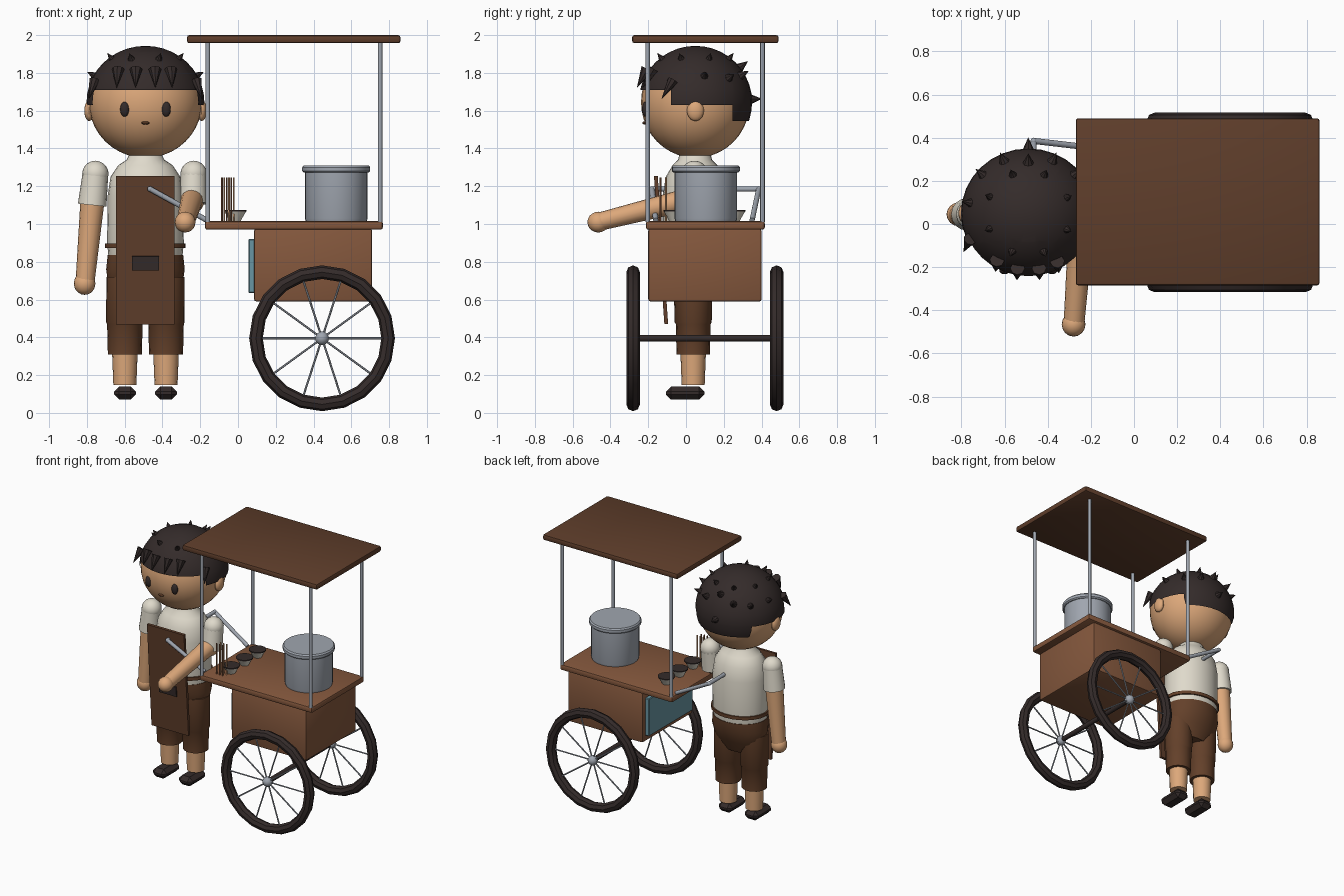
import bpy, bmesh, math
from mathutils import Vector, Matrix

if "Cube" in bpy.data.objects:
    bpy.data.objects.remove(bpy.data.objects["Cube"])


def mat(name, rgb):
    m = bpy.data.materials.new(name)
    m.diffuse_color = (*rgb, 1)
    m.use_nodes = True
    m.node_tree.nodes["Principled BSDF"].inputs["Base Color"].default_value = m.diffuse_color
    return m


DARK_WOOD = mat("dark wood", (0.115, 0.048, 0.024))
WOOD = mat("warm wood", (0.235, 0.098, 0.047))
SKIN = mat("skin", (0.72, 0.39, 0.195))
CLOTH = mat("cream cloth", (0.74, 0.70, 0.60))
BLACK = mat("soft black", (0.034, 0.024, 0.023))
METAL = mat("grey metal", (0.35, 0.38, 0.43))
BLUE = mat("dusty blue", (0.14, 0.305, 0.37))
BROWN = mat("shorts brown", (0.127, 0.052, 0.023))


def finish(name, bm, m):
    bmesh.ops.recalc_face_normals(bm, faces=bm.faces[:])
    me = bpy.data.meshes.new(name)
    bm.to_mesh(me)
    bm.free()
    me.materials.append(m)
    ob = bpy.data.objects.new(name, me)
    bpy.context.collection.objects.link(ob)
    return ob


def box(name, lo, hi, m, bevel=0.0, seg=2):
    lo, hi = Vector(lo), Vector(hi)
    bm = bmesh.new()
    bmesh.ops.create_cube(bm, size=1, matrix=Matrix.Translation((lo + hi) / 2) @ Matrix.Diagonal((*(hi - lo), 1)))
    if bevel:
        bmesh.ops.bevel(bm, geom=bm.edges[:], offset=bevel, segments=seg, profile=0.5, affect='EDGES')
    return finish(name, bm, m)


def rod(name, a, b, r1, m, r2=None, seg=12):
    a, b = Vector(a), Vector(b)
    d = b - a
    bm = bmesh.new()
    bmesh.ops.create_cone(bm, cap_ends=True, segments=seg, radius1=r1, radius2=r1 if r2 is None else r2,
                          depth=d.length, matrix=Matrix.Translation((a + b) / 2) @ d.to_track_quat('Z', 'Y').to_matrix().to_4x4())
    return finish(name, bm, m)


def ball(name, c, r, m, u=16, v=10):
    bm = bmesh.new()
    bmesh.ops.create_uvsphere(bm, u_segments=u, v_segments=v, radius=1,
                              matrix=Matrix.Translation(c) @ Matrix.Diagonal((*r, 1)))
    return finish(name, bm, m)


def lathe(name, c, rings, m, seg=24):
    """Stack of (z, rx, ry) ellipses, capped at both ends."""
    bm = bmesh.new()
    loops = [[bm.verts.new((c[0] + rx * math.cos(2 * math.pi * i / seg),
                            c[1] + ry * math.sin(2 * math.pi * i / seg), z)) for i in range(seg)]
             for z, rx, ry in rings]
    for p, q in zip(loops, loops[1:]):
        for i in range(seg):
            j = (i + 1) % seg
            bm.faces.new((p[i], p[j], q[j], q[i]))
    bm.faces.new(loops[0])
    bm.faces.new(loops[-1])
    return finish(name, bm, m)


def tyre(name, c, R, r, m, big=20, small=8):
    bm = bmesh.new()
    g = []
    for i in range(big):
        a = 2 * math.pi * i / big
        ring = []
        for j in range(small):
            b = 2 * math.pi * j / small
            k = R + r * math.cos(b)
            ring.append(bm.verts.new((c[0] + k * math.cos(a), c[1] + r * math.sin(b), c[2] + k * math.sin(a))))
        g.append(ring)
    for i in range(big):
        for j in range(small):
            p, q, k = g[i], g[(i + 1) % big], (j + 1) % small
            bm.faces.new((p[j], q[j], q[k], p[k]))
    return finish(name, bm, m)


# Cart: roof, posts, counter, cabinet
box("roof", (-0.27, -0.285, 1.957), (0.86, 0.49, 2.0), DARK_WOOD, 0.012)
for x in (-0.16, 0.752):
    for y in (-0.203, 0.405):
        rod("roof_post", (x, y, 1.01), (x, y, 1.965), 0.012, METAL)
box("counter", (-0.175, -0.212, 0.97), (0.767, 0.417, 1.015), WOOD, 0.012)
box("cabinet", (0.085, -0.2, 0.59), (0.71, 0.4, 0.975), WOOD, 0.012)
box("side_panel", (0.055, -0.16, 0.635), (0.09, 0.365, 0.92), BLUE, 0.005, 1)

# Wheels and axle
for y in (-0.28, 0.48):
    c = Vector((0.445, y, 0.395))
    tyre("tyre", c, 0.35, 0.036, BLACK)
    ball("hub", c, (0.036,) * 3, METAL, 12, 8)
    for i in range(10):
        a = math.radians(36 * i)
        rod("spoke", c, c + Vector((math.cos(a), 0, math.sin(a))) * 0.33, 0.0055, METAL, seg=6)
rod("axle", (0.445, -0.28, 0.395), (0.445, 0.48, 0.395), 0.018, BLACK)

# Push handle
for y0, y1 in ((-0.16, -0.18), (0.35, 0.385)):
    rod("handle_arm", (-0.165, y0, 1.02), (-0.465, y1, 1.185), 0.014, METAL)
    ball("handle_joint", (-0.465, y1, 1.185), (0.015,) * 3, METAL, 12, 8)
rod("handle_bar", (-0.465, -0.18, 1.185), (-0.465, 0.385, 1.185), 0.014, METAL)

# Cooking pot with lid
lathe("pot", (0.52, 0.105), [(1.01, 0.16, 0.16), (1.03, 0.166, 0.166), (1.285, 0.166, 0.166)], METAL, 32)
lathe("pot_lid", (0.52, 0.105), [(1.272, 0.172, 0.172), (1.28, 0.18, 0.18), (1.3, 0.18, 0.18), (1.31, 0.172, 0.172)], METAL, 32)

# Bowls and chopsticks
for y in (-0.06, 0.1, 0.255):
    lathe("bowl", (-0.015, y), [(1.013, 0.028, 0.028), (1.045, 0.045, 0.045), (1.07, 0.06, 0.06)], CLOTH, 16)
    lathe("bowl_filling", (-0.015, y), [(1.066, 0.06, 0.06), (1.073, 0.06, 0.06)], BLACK, 16)
for i in range(6):
    x, y = -0.085 + 0.0125 * i, -0.135 + 0.03 * (i % 2)
    rod("chopstick", (x, y, 1.01), (x, y, 1.245), 0.005, SKIN if i % 2 else WOOD, seg=6)

# Head, ears and face
HX, HY, HZ = -0.49, 0.05, 1.645
ball("head", (HX, HY, HZ), (0.3, 0.288, 0.295), SKIN, 32, 20)
for s in (-1, 1):
    ball("ear", (HX + 0.298 * s, HY, 1.6), (0.026, 0.045, 0.055), SKIN)
    ball("eye", (HX + 0.11 * s, -0.215, 1.608), (0.024, 0.018, 0.04), BLACK)
ball("mouth", (HX, -0.219, 1.535), (0.022, 0.012, 0.009), BROWN, 12, 6)

# Hair cap: lower edge steps down from brow to nape
bm = bmesh.new()
bmesh.ops.create_uvsphere(bm, u_segments=32, v_segments=20, radius=1,
                          matrix=Matrix.Translation((HX, HY, HZ)) @ Matrix.Diagonal((0.312, 0.3, 0.295 + 0.003, 1)))
for co, no in (((0, 0, 1.71), (0, 0, 1)), ((0, 0, 1.63), (0, 0, 1)), ((0, 0, 1.545), (0, 0, 1)),
               ((0, -0.08, 0), (0, 1, 0)), ((0, 0.245, 0), (0, 1, 0))):
    bmesh.ops.bisect_plane(bm, geom=bm.verts[:] + bm.edges[:] + bm.faces[:], plane_co=co, plane_no=no)


def hairline(y):
    return 1.71 if y < -0.08 else 1.63 if y < 0.245 else 1.545


cut = [f for f in bm.faces if f.calc_center_median().z < hairline(f.calc_center_median().y)]
bmesh.ops.delete(bm, geom=cut, context='FACES')
finish("hair_cap", bm, BLACK)


# Hair spikes: crown ring, back tufts and fringe
def spike(az, el, size):
    a, e = math.radians(az), math.radians(el)
    d = Vector((math.cos(a) * math.cos(e), math.sin(a) * math.cos(e), math.sin(e)))
    p = Vector((HX, HY, HZ)) + d * 0.295
    rod("hair_spike", p, p + d * size * 2.2, size, BLACK, 0, 8)


for i in range(8):
    spike(22 + 45 * i, 50, 0.02)
for az, el in ((90, 3), (65, 28), (115, 28), (40, 25), (140, 25), (90, 38), (10, 27), (170, 27)):
    spike(az, el, 0.026)
for dx in (-0.145, -0.05, 0.05, 0.135):
    y = HY - math.sqrt(0.27 ** 2 - dx ** 2)
    rod("fringe_spike", (HX + dx, y + 0.01, 1.82), (HX + dx * 1.05, y - 0.045, 1.72), 0.034, BLACK, 0, 8)
for s in (-1, 1):
    rod("temple_spike", (HX + 0.27 * s, -0.07, 1.76), (HX + 0.3 * s, -0.13, 1.66), 0.03, BLACK, 0, 8)

# Shirt, belt and shorts
BODY = (-0.49, 0.048)
lathe("shirt", BODY, [(0.82, 0.195, 0.165), (0.9, 0.203, 0.172), (1.15, 0.2, 0.172), (1.25, 0.185, 0.155),
                      (1.31, 0.145, 0.12), (1.34, 0.1, 0.09), (1.38, 0.08, 0.08)], CLOTH)
lathe("belt", BODY, [(0.872, 0.213, 0.18), (0.897, 0.213, 0.18)], BROWN)
lathe("shorts_hip", BODY, [(0.58, 0.13, 0.08), (0.67, 0.195, 0.125), (0.76, 0.208, 0.165), (0.835, 0.2, 0.17)], BROWN)

# Legs and shoes
for s in (-1, 1):
    x, y = BODY[0] + 0.109 * s, 0.038
    lathe("shorts_leg", (x, y), [(0.308, 0.09, 0.088), (0.47, 0.094, 0.092), (0.48, 0.099, 0.098),
                                 (0.72, 0.098, 0.104)], BROWN, 16)
    lathe("shin", (x, y), [(0.148, 0.061, 0.061), (0.33, 0.068, 0.068)], SKIN, 16)
    box("shoe", (x - 0.058, -0.107, 0.07), (x + 0.058, 0.097, 0.14), BLACK, 0.028, 1)

# Tilted apron with pocket
tilt = math.atan2(0.055, 0.785)
for name, lo, hi, m in (("apron", (-0.155, -0.01, -0.393), (0.155, 0.01, 0.393), DARK_WOOD),
                        ("apron_pocket", (-0.072, -0.018, -0.108), (0.073, -0.009, -0.032), BLACK)):
    ob = box(name, lo, hi, m)
    ob.location = (-0.49, -0.132, 0.862)
    ob.rotation_euler.x = tilt

# Hanging arm
rod("sleeve", (-0.755, 0.045, 1.265), (-0.772, 0.045, 1.1), 0.068, CLOTH, 0.076, 16)
ball("shoulder", (-0.755, 0.045, 1.265), (0.07,) * 3, CLOTH)
rod("arm", (-0.77, 0.045, 1.13), (-0.81, 0.045, 0.69), 0.064, SKIN, 0.05, 16)
ball("hand", (-0.812, 0.045, 0.685), (0.057, 0.055, 0.06), SKIN)

# Reaching arm
rod("sleeve", (-0.235, 0.045, 1.265), (-0.24, 0.025, 1.11), 0.068, CLOTH, 0.076, 16)
ball("shoulder", (-0.235, 0.045, 1.265), (0.07,) * 3, CLOTH)
ball("elbow", (-0.243, 0.01, 1.12), (0.063,) * 3, SKIN)
rod("forearm", (-0.243, 0.01, 1.13), (-0.278, -0.46, 1.012), 0.06, SKIN, 0.048, 16)
ball("hand", (-0.28, -0.465, 1.01), (0.055, 0.057, 0.055), SKIN)

# Smooth rounded parts, keep hard edges
bpy.context.view_layer.update()
for ob in bpy.context.collection.objects:
    ob.select_set(True)
    bpy.context.view_layer.objects.active = ob
bpy.ops.object.shade_smooth_by_angle(angle=math.radians(35))
